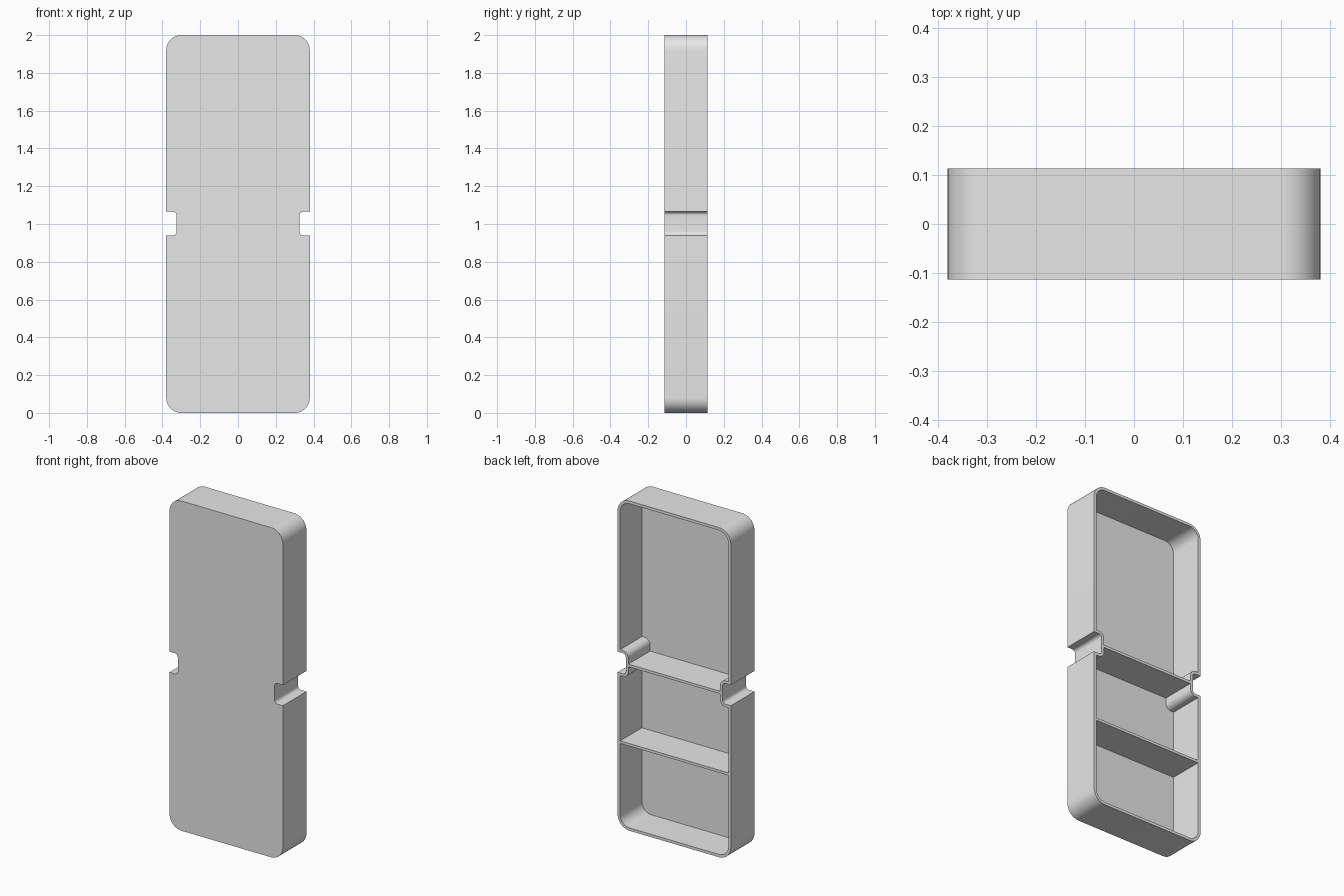
import bpy, bmesh, math
from mathutils import Vector

cube = bpy.data.objects.get("Cube")
if cube:
    bpy.data.objects.remove(cube, do_unlink=True)

HALF_W, HEIGHT, HALF_D = 0.38, 2.0, 0.113
WALL, FLOOR = 0.017, 0.017
NOTCH_X, NOTCH_LOW, NOTCH_HIGH = 0.325, 0.94, 1.065

grey = bpy.data.materials.new("plain_grey")
grey.use_nodes = True
grey.diffuse_color = (0.8, 0.8, 0.8, 1)
grey.node_tree.nodes["Principled BSDF"].inputs["Base Color"].default_value = (0.8, 0.8, 0.8, 1)


def make_object(name, bm):
    bmesh.ops.recalc_face_normals(bm, faces=bm.faces)
    mesh = bpy.data.meshes.new(name)
    bm.to_mesh(mesh)
    bm.free()
    mesh.materials.append(grey)
    obj = bpy.data.objects.new(name, mesh)
    bpy.context.collection.objects.link(obj)
    return obj


def fillet(prev, corner, nxt, radius, steps=10):
    """Arc that rounds a right-angled corner."""
    if radius <= 0:
        return [corner]
    a = (prev - corner).normalized()
    b = (nxt - corner).normalized()
    centre = corner + (a + b) * radius
    angles = [math.pi / 2 * i / steps for i in range(steps + 1)]
    return [centre - (b * math.cos(t) + a * math.sin(t)) * radius for t in angles]


def outline(inset):
    """Rounded rectangle with a notch in each side, shrunk by inset."""
    w, n = HALF_W - inset, NOTCH_X - inset
    low, high = NOTCH_LOW - inset, NOTCH_HIGH + inset
    outer_r, notch_r = 0.08 - inset, 0.02 + inset
    side = [(w, inset, outer_r), (w, low, 0), (n, low, notch_r),
            (n, high, notch_r), (w, high, 0), (w, HEIGHT - inset, outer_r)]
    corners = side + [(-x, z, r) for x, z, r in reversed(side)]
    pts = [Vector((x, z)) for x, z, r in corners]
    result = []
    for i, corner in enumerate(corners):
        result += fillet(pts[i - 1], pts[i], pts[(i + 1) % len(pts)], corner[2])
    return result


# Tray: closed front, open back
bm = bmesh.new()
rings = []
for inset, y in [(0, -HALF_D), (0, HALF_D), (WALL, HALF_D), (WALL, FLOOR - HALF_D)]:
    rings.append([bm.verts.new((p.x, y, p.y)) for p in outline(inset)])
for first, second in zip(rings, rings[1:]):
    for i in range(len(first)):
        j = (i + 1) % len(first)
        bm.faces.new((first[i], first[j], second[j], second[i]))
bm.faces.new(rings[0])
bm.faces.new(rings[-1])
tray = make_object("tray_shell", bm)
bpy.ops.object.select_all(action='DESELECT')
tray.select_set(True)
bpy.context.view_layer.objects.active = tray
bpy.ops.object.shade_smooth_by_angle(angle=math.radians(30))

# Cross dividers inside the tray
for name, z, side in [("middle_divider", 1.0, NOTCH_X), ("lower_divider", 0.52, HALF_W)]:
    bm = bmesh.new()
    bmesh.ops.create_cube(bm, size=1)
    depth = 2 * HALF_D - FLOOR / 2 - 0.001
    bmesh.ops.scale(bm, vec=(2 * (side - WALL / 2), depth, 0.016), verts=bm.verts)
    bmesh.ops.translate(bm, vec=(0, HALF_D - 0.001 - depth / 2, z), verts=bm.verts)
    make_object(name, bm)
